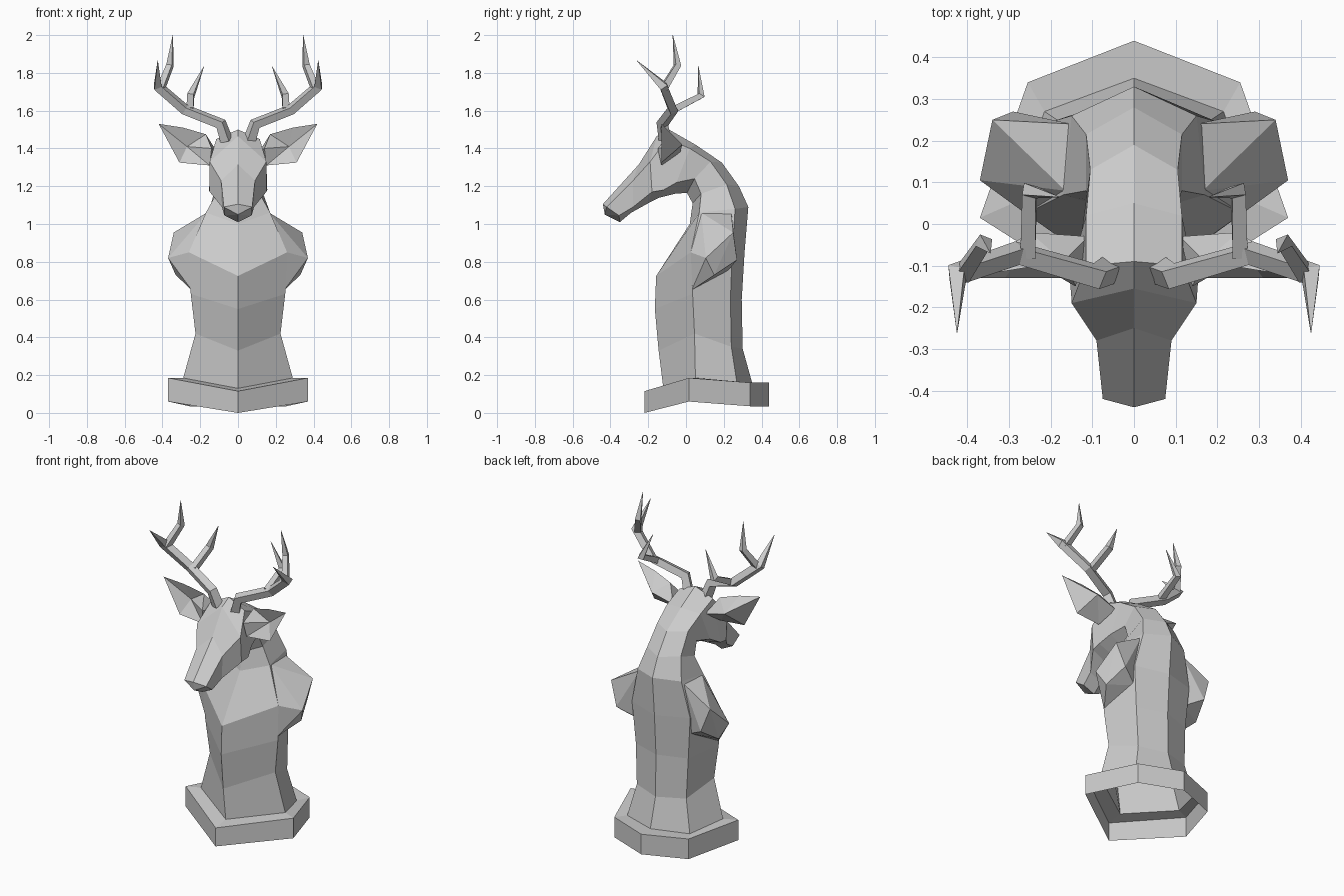
import bpy, bmesh
from mathutils import Vector

if "Cube" in bpy.data.objects:
    bpy.data.objects.remove(bpy.data.objects["Cube"])


def finish(name, bm):
    bmesh.ops.recalc_face_normals(bm, faces=bm.faces[:])
    me = bpy.data.meshes.new(name)
    bm.to_mesh(me)
    bm.free()
    ob = bpy.data.objects.new(name, me)
    bpy.context.collection.objects.link(ob)
    return ob


def ring(bm, half):
    """Half section (centre, side, side, centre) mirrored to a closed six-sided ring."""
    pts = list(half) + [(-x, y, z) for x, y, z in reversed(half[1:-1])]
    return [bm.verts.new(p) for p in pts]


def loft(name, sections, nose=None):
    bm = bmesh.new()
    rings = [ring(bm, s) for s in sections]
    for a, b in zip(rings, rings[1:]):
        n = len(a)
        for i in range(n):
            j = (i + 1) % n
            bm.faces.new((a[i], a[j], b[j], b[i]))
    if nose:
        tip, last = bm.verts.new(nose), rings[-1]
        for i in range(len(last)):
            bm.faces.new((last[i], last[(i + 1) % len(last)], tip))
    return finish(name, bm)


def mirror_x(ob):
    ob.modifiers.new("mirror", 'MIRROR').use_axis[0] = True


# Plinth: hollow hexagonal rim with a narrow top ledge
foot = [(0, -.12, .13), (.29, .05, .185), (.215, .27, .155), (0, .35, .16)]
loft("base", [
    foot,
    [(0, -.22, .115), (.37, .015, .185), (.255, .34, .16), (0, .44, .16)],
    [(0, -.22, .0), (.37, .015, .06), (.255, .34, .035), (0, .44, .035)],
])

# Chest, neck and head in one sweep: front/underside, side, back-side, back/top
loft("bust", [
    foot,
    [(0, -.145, .33), (.225, .045, .42), (.17, .24, .35), (0, .30, .34)],
    [(0, -.165, .55), (.25, .035, .63), (.18, .235, .60), (0, .295, .60)],
    [(0, -.158, .725), (.26, .025, .85), (.20, .245, .86), (0, .31, .85)],
    [(0, .02, 1.0), (.17, .07, 1.06), (.15, .26, 1.08), (0, .33, 1.09)],
    [(0, .035, 1.11), (.115, .08, 1.16), (.115, .215, 1.21), (0, .28, 1.20)],
    [(0, .005, 1.165), (.105, .045, 1.24), (.105, .13, 1.33), (0, .19, 1.325)],
    [(0, -.06, 1.16), (.13, -.05, 1.22), (.115, .02, 1.40), (0, .05, 1.42)],
    [(0, -.14, 1.14), (.155, -.12, 1.18), (.115, -.10, 1.45), (0, -.09, 1.50)],
    [(0, -.20, 1.11), (.15, -.18, 1.17), (.15, -.19, 1.33), (0, -.155, 1.465)],
    [(0, -.29, 1.06), (.085, -.28, 1.09), (.09, -.28, 1.23), (0, -.25, 1.315)],
    [(0, -.35, 1.01), (.072, -.355, 1.045), (.075, -.42, 1.09), (0, -.44, 1.105)],
], nose=(0, -.43, 1.05))

# Shoulder stubs: blunt four-sided end growing out of the chest
bm = bmesh.new()
for p in [(.34, .25, .955), (.37, .105, .82), (.33, .15, .73), (.29, .27, .81),
          (.245, .03, .65), (.26, .025, .85), (.165, .08, 1.06),
          (.15, .24, 1.06), (.18, .22, .75)]:
    bm.verts.new(p)
hull = bmesh.ops.convex_hull(bm, input=bm.verts[:])
mirror_x(finish("shoulder", bm))

# Ears: a rim with a cupped front and a ridged back
bm = bmesh.new()
rim = [bm.verts.new(p) for p in [(.14, -.15, 1.40), (.15, -.13, 1.31),
       (.31, -.13, 1.325), (.42, -.13, 1.53), (.29, -.11, 1.51), (.17, -.09, 1.475)]]
cup, ridge = bm.verts.new((.27, -.075, 1.41)), bm.verts.new((.25, -.02, 1.42))
heel = bm.verts.new((.11, -.03, 1.38))
for i in range(6):
    a, b = rim[i], rim[(i + 1) % 6]
    bm.faces.new((a, b, cup))
    if i in (1, 2, 3, 4):
        bm.faces.new((b, a, ridge))
bm.faces.new((rim[1], heel, ridge))
bm.faces.new((rim[5], ridge, heel))
bm.faces.new((rim[0], rim[5], heel))
bm.faces.new((rim[0], heel, rim[1]))
mirror_x(finish("ear", bm))

# Antlers: four-sided tapering branches (x, y, z, radius)
branches = [
    [(.06, -.11, 1.44, .036), (.09, -.125, 1.53, .033), (.28, -.07, 1.605, .03),
     (.425, -.12, 1.73, .03), (.425, -.26, 1.865, .001)],
    [(.41, -.12, 1.715, .026), (.36, -.045, 1.84, .022), (.345, -.07, 2.0, .001)],
    [(.255, -.075, 1.60, .026), (.25, .08, 1.68, .024), (.18, .065, 1.835, .001)],
]


def branch(bm, path):
    pts = [Vector(p[:3]) for p in path]
    prev = None
    for i, p in enumerate(pts):
        a, b = pts[max(i - 1, 0)], pts[min(i + 1, len(pts) - 1)]
        d = ((p - a).normalized() + (b - p).normalized()).normalized()
        u = d.cross(Vector((.35, 1, .1))).normalized() if prev is None else (u - d * u.dot(d)).normalized()
        v = d.cross(u)
        r = path[i][3]
        loop = [bm.verts.new(p + k * r) for k in (u, v, -u, -v)]
        if prev:
            for k in range(4):
                j = (k + 1) % 4
                bm.faces.new((prev[k], prev[j], loop[j], loop[k]))
        else:
            bm.faces.new(loop)
        prev = loop
    bm.faces.new(prev)


bm = bmesh.new()
for path in branches:
    branch(bm, path)
mirror_x(finish("antler", bm))
